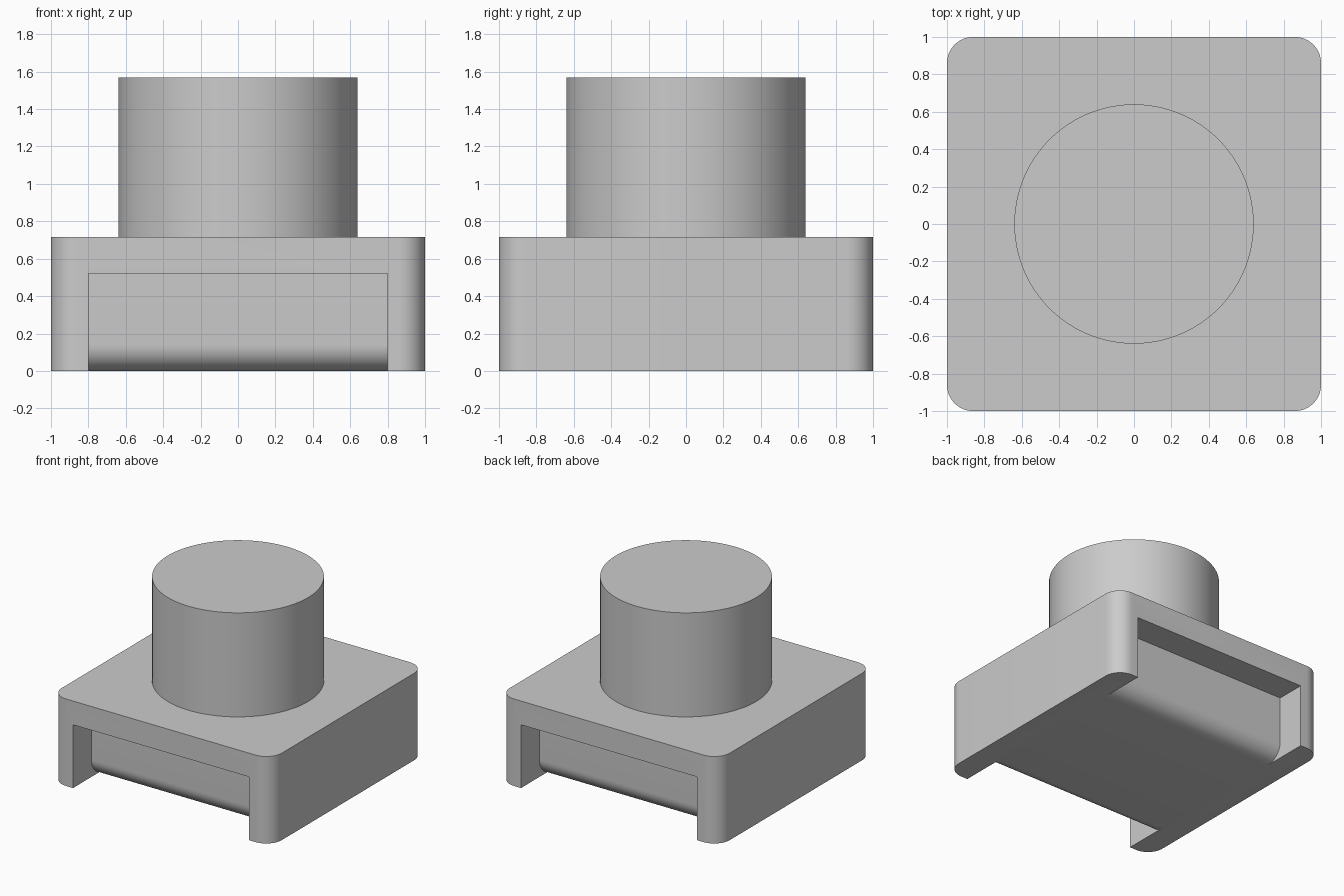
import bpy
import bmesh
from math import sin, cos, pi, radians

old = bpy.data.objects.get("Cube")
if old:
    bpy.data.objects.remove(old, do_unlink=True)

BASE_TOP = 0.715      # height of the base block
POST_TOP = 1.57       # height of the whole model
POST_RADIUS = 0.64
CORNER = 0.14         # radius of base corners and of the slot roundings
SLOT_HALF = 0.8
SLOT_TOP = 0.52
SLOT_WALL = 0.76      # distance of the slot wall from the centre

grey = bpy.data.materials.new("plain_grey")
grey.use_nodes = True
colour = (0.6, 0.6, 0.6, 1)
grey.diffuse_color = colour
grey.node_tree.nodes["Principled BSDF"].inputs["Base Color"].default_value = colour


def make_object(name, bm):
    bmesh.ops.recalc_face_normals(bm, faces=bm.faces)
    mesh = bpy.data.meshes.new(name)
    bm.to_mesh(mesh)
    bm.free()
    mesh.materials.append(grey)
    obj = bpy.data.objects.new(name, mesh)
    bpy.context.collection.objects.link(obj)
    return obj


def select_only(obj):
    bpy.ops.object.select_all(action="DESELECT")
    obj.select_set(True)
    bpy.context.view_layer.objects.active = obj


def smooth(obj):
    select_only(obj)
    bpy.ops.object.shade_smooth_by_angle(angle=radians(30))


def extrude_profile(bm, points, vector):
    face = bm.faces.new([bm.verts.new(p) for p in points])
    out = bmesh.ops.extrude_face_region(bm, geom=[face])
    verts = [v for v in out["geom"] if isinstance(v, bmesh.types.BMVert)]
    bmesh.ops.translate(bm, verts=verts, vec=vector)


# Base block with rounded upright corners
bm = bmesh.new()
square = [(-1, -1, 0), (1, -1, 0), (1, 1, 0), (-1, 1, 0)]
extrude_profile(bm, square, (0, 0, BASE_TOP))
upright = [e for e in bm.edges if abs(e.verts[0].co.z - e.verts[1].co.z) > 0.1]
bmesh.ops.bevel(bm, geom=upright, offset=CORNER, segments=12, profile=0.5,
                affect="EDGES")
base = make_object("base_block", bm)

# Slot cutters for front and back, leaving a rounded lower edge on the wall
inner = SLOT_WALL - CORNER
arc = [(inner + CORNER * cos(a), CORNER - CORNER * sin(a))
       for a in (i * pi / 24 for i in range(13))]
profile = [(1.2, -0.1), (1.2, SLOT_TOP), (SLOT_WALL, SLOT_TOP)] + arc + [(inner, -0.1)]
for label, side in (("front", -1), ("back", 1)):
    bm = bmesh.new()
    extrude_profile(bm, [(-SLOT_HALF, side * y, z) for y, z in profile],
                    (2 * SLOT_HALF, 0, 0))
    cutter = make_object(label + "_slot_cutter", bm)
    cutter.hide_render = True
    cut = base.modifiers.new(label + "_slot", "BOOLEAN")
    cut.operation = "DIFFERENCE"
    cut.solver = "EXACT"
    cut.object = cutter
    select_only(base)
    bpy.ops.object.modifier_apply(modifier=cut.name)
    bpy.data.objects.remove(cutter, do_unlink=True)
smooth(base)

# Round post on top of the base
bpy.ops.mesh.primitive_cylinder_add(
    vertices=96, radius=POST_RADIUS, depth=POST_TOP - BASE_TOP,
    location=(0, 0, (POST_TOP + BASE_TOP) / 2))
post = bpy.context.object
post.name = "round_post"
post.data.materials.append(grey)
smooth(post)
